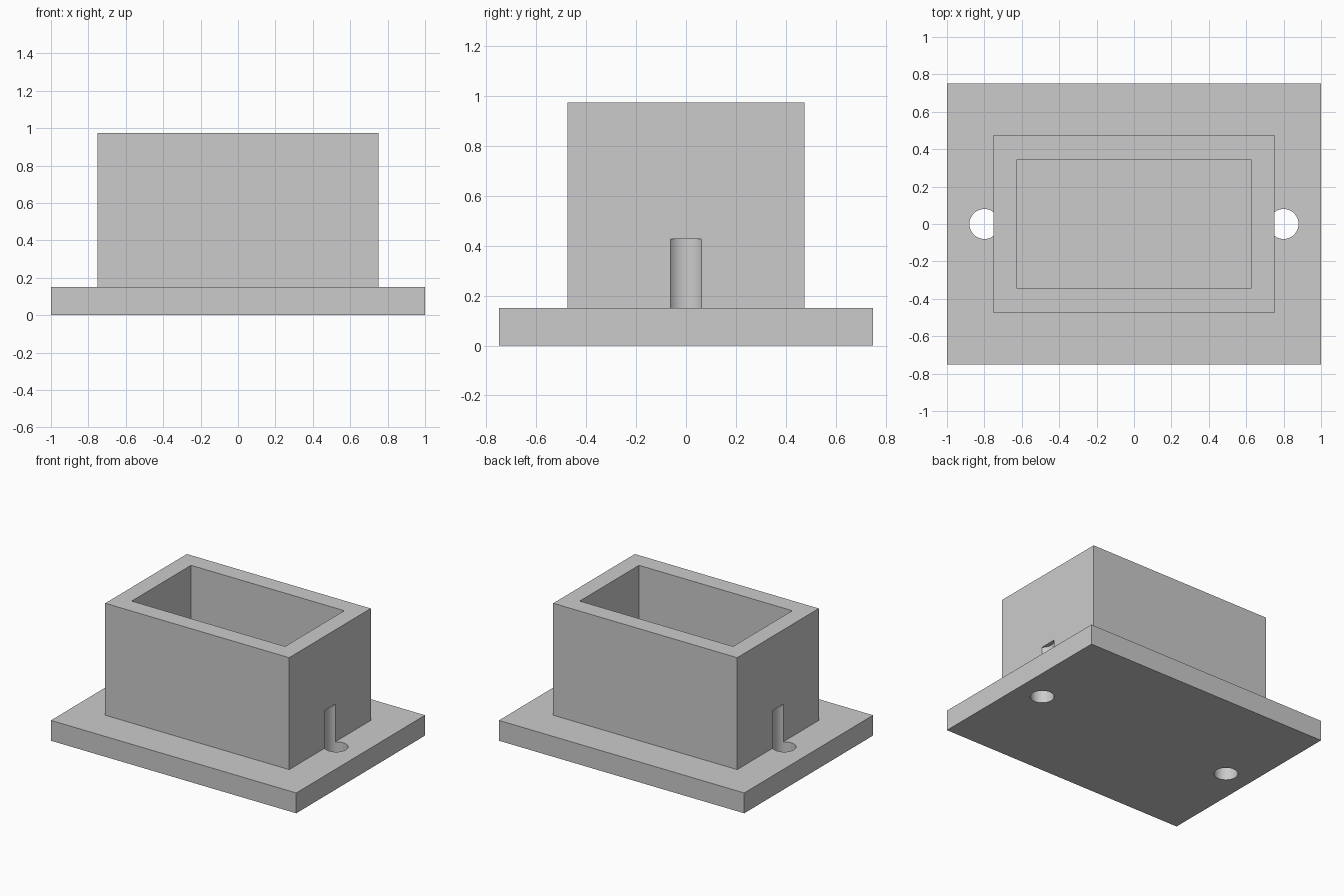
import bpy
import math

if "Cube" in bpy.data.objects:
    bpy.data.objects.remove(bpy.data.objects["Cube"], do_unlink=True)

# One plain grey for the whole part
grey = bpy.data.materials.new("light grey")
grey.use_nodes = True
color = (0.6, 0.6, 0.6, 1)
grey.diffuse_color = color
grey.node_tree.nodes["Principled BSDF"].inputs["Base Color"].default_value = color


def block(name, width, depth, bottom, top):
    """Box centred on x and y between two heights."""
    bpy.ops.mesh.primitive_cube_add(size=1, location=(0, 0, (bottom + top) / 2))
    obj = bpy.context.object
    obj.name = name
    obj.scale = (width, depth, top - bottom)
    bpy.ops.object.transform_apply(location=True, rotation=False, scale=True)
    obj.data.materials.append(grey)
    return obj


def boolean(target, tool, operation):
    """Apply a boolean and delete the tool object."""
    mod = target.modifiers.new(operation, "BOOLEAN")
    mod.operation = operation
    mod.solver = "EXACT"
    mod.object = tool
    bpy.context.view_layer.objects.active = target
    bpy.ops.object.modifier_apply(modifier=mod.name)
    bpy.data.objects.remove(tool, do_unlink=True)


BASE_TOP = 0.15
BOX_TOP = 0.975
HOLE_TOP = 0.427

# Flange plate joined with the upright box
housing = block("flanged_housing", 2, 1.5, 0, BASE_TOP)
boolean(housing, block("box_body", 1.5, 0.95, BASE_TOP - 0.05, BOX_TOP), "UNION")

# Open pocket, floor level with the flange top
boolean(housing, block("pocket_cutter", 1.25, 0.69, BASE_TOP, BOX_TOP + 0.1), "DIFFERENCE")

# Screw holes through the flange with clearance cut into the end walls
for side in (-1, 1):
    low = -0.1
    bpy.ops.mesh.primitive_cylinder_add(
        vertices=64, radius=0.08, depth=HOLE_TOP - low,
        location=(side * 0.8, 0, (HOLE_TOP + low) / 2))
    cutter = bpy.context.object
    cutter.name = "screw_hole_cutter"
    cutter.hide_render = True
    cutter.data.materials.append(grey)
    boolean(housing, cutter, "DIFFERENCE")

# Smooth the round holes, keep the box edges sharp
bpy.ops.object.select_all(action="DESELECT")
housing.select_set(True)
bpy.context.view_layer.objects.active = housing
bpy.ops.object.shade_smooth_by_angle(angle=math.radians(30))
